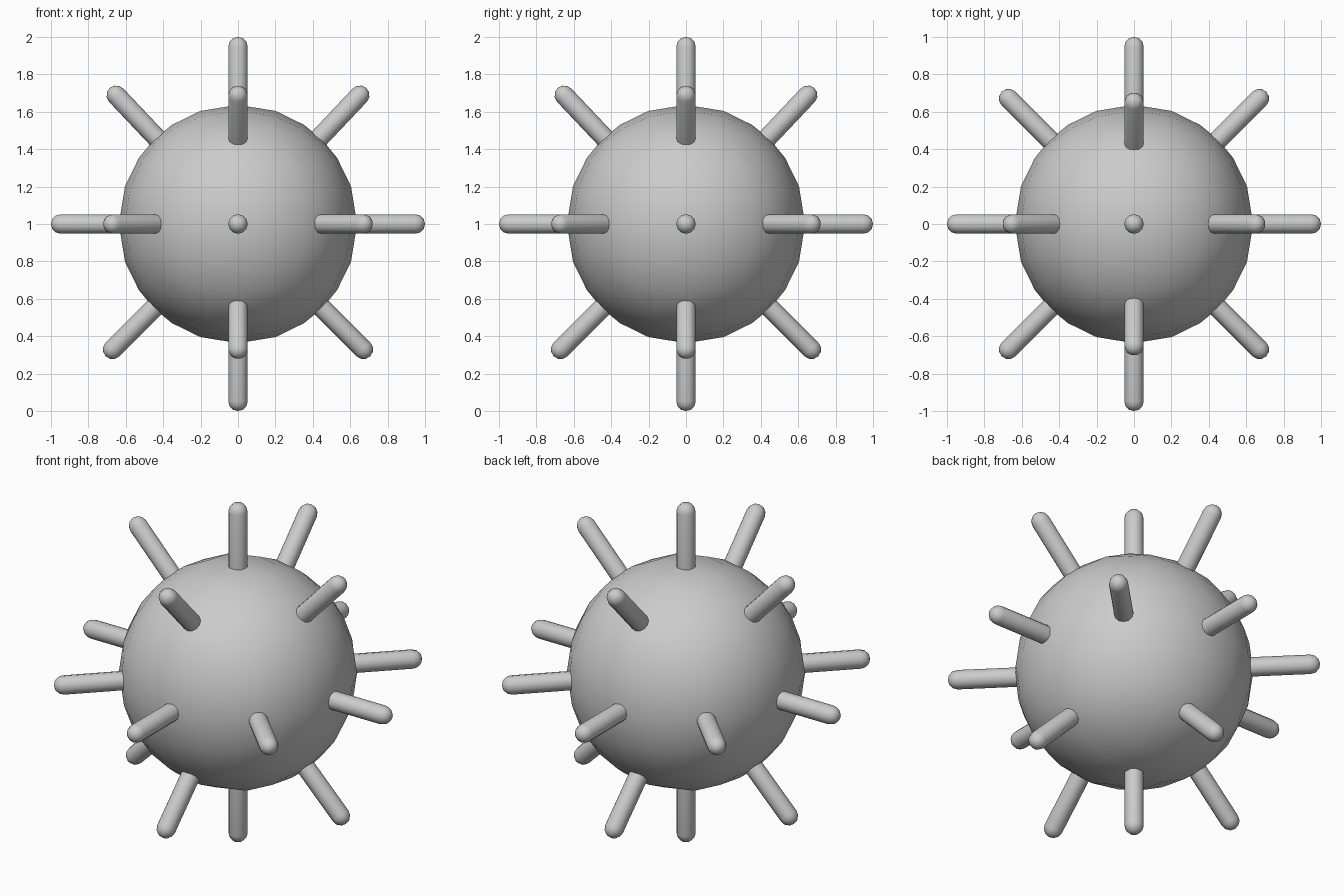
import bpy, bmesh, math
from mathutils import Vector

if "Cube" in bpy.data.objects:
    bpy.data.objects.remove(bpy.data.objects["Cube"])

CENTRE = Vector((0, 0, 1))
BODY_R, TIP_R, SPIKE_R = 0.637, 1.0, 0.052


def finish(bm, name, location, smooth_angle):
    bmesh.ops.recalc_face_normals(bm, faces=bm.faces)
    mesh = bpy.data.meshes.new(name)
    bm.to_mesh(mesh)
    bm.free()
    obj = bpy.data.objects.new(name, mesh)
    obj.location = location
    bpy.context.collection.objects.link(obj)
    bpy.ops.object.select_all(action='DESELECT')
    obj.select_set(True)
    bpy.context.view_layer.objects.active = obj
    bpy.ops.object.shade_smooth_by_angle(angle=math.radians(smooth_angle))
    return obj


# round body: a cube with six segments per side, pushed out to a ball
bm = bmesh.new()
bmesh.ops.create_cube(bm, size=2)
bmesh.ops.subdivide_edges(bm, edges=bm.edges[:], cuts=5, use_grid_fill=True)
for v in bm.verts:
    v.co = v.co.normalized() * BODY_R
finish(bm, "body", CENTRE, 60)


def spike(name, direction):
    # round rod with a domed tip, spun from a half profile
    bm = bmesh.new()
    base = TIP_R - SPIKE_R
    profile = [(0, 0.5), (SPIKE_R, 0.5)]
    for i in range(4):
        a = math.radians(30 * i)
        profile.append((SPIKE_R * math.cos(a), base + SPIKE_R * math.sin(a)))
    verts = [bm.verts.new((r, 0, z)) for r, z in profile]
    edges = [bm.edges.new(pair) for pair in zip(verts, verts[1:])]
    bmesh.ops.spin(bm, geom=verts + edges, cent=(0, 0, 0), axis=(0, 0, 1),
                   angle=math.tau, steps=12, use_merge=True)
    bmesh.ops.remove_doubles(bm, verts=bm.verts[:], dist=1e-4)
    obj = finish(bm, name, CENTRE, 50)
    obj.rotation_mode = 'QUATERNION'
    obj.rotation_quaternion = Vector(direction).to_track_quat('Z', 'Y')


# top and bottom spikes
spike("top_spike", (0, 0, 1))
spike("bottom_spike", (0, 0, -1))

# ring of eight around the middle
for i in range(8):
    a = math.tau * i / 8
    spike(f"middle_spike_{i}", (math.cos(a), math.sin(a), 0))

# four raised and four lowered spikes; the raised ones tilt slightly steeper
for i in range(4):
    a = math.tau * i / 4
    for name, elev in (("upper", 46.6), ("lower", -45)):
        e = math.radians(elev)
        spike(f"{name}_spike_{i}",
              (math.cos(a) * math.cos(e), math.sin(a) * math.cos(e), math.sin(e)))
